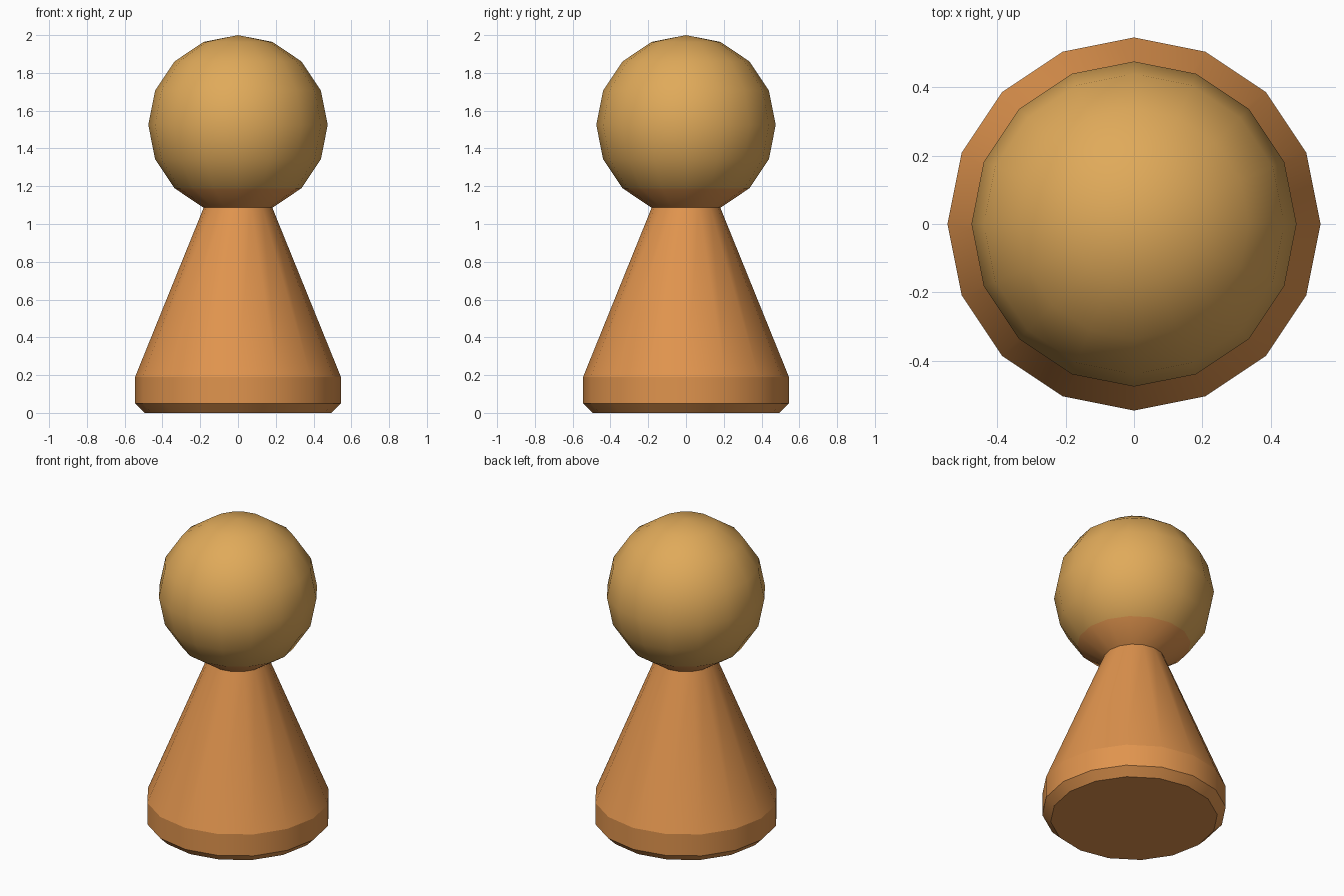
import bpy, bmesh, math

if "Cube" in bpy.data.objects:
    bpy.data.objects.remove(bpy.data.objects["Cube"])

SIDES = 16
HEAD_R, HEAD_Z = 0.475, 1.525
STEP = math.pi / 8


def material(name, rgb):
    m = bpy.data.materials.new(name)
    m.diffuse_color = (*rgb, 1)
    m.use_nodes = True
    m.node_tree.nodes["Principled BSDF"].inputs["Base Color"].default_value = m.diffuse_color
    return m


# Profile (radius, height): bevelled foot, straight rim, cone, then the ball rings
profile = [(0.495, 0), (0.545, 0.05), (0.545, 0.19)]
profile += [(HEAD_R * math.sin(i * STEP), HEAD_Z - HEAD_R * math.cos(i * STEP))
            for i in range(1, 8)]
SHARP_RINGS = (0, 1, 2, 3)   # foot, rim and neck creases

# Lathe the profile into one closed pawn
bm = bmesh.new()
rings = []
for r, z in profile:
    rings.append([bm.verts.new((r * math.cos(a), r * math.sin(a), z))
                  for a in (2 * math.pi * k / SIDES for k in range(SIDES))])
for lo, hi in zip(rings, rings[1:]):
    for k in range(SIDES):
        n = (k + 1) % SIDES
        bm.faces.new((lo[k], lo[n], hi[n], hi[k]))
bm.faces.new(rings[0][::-1])                       # underside
top = bm.verts.new((0, 0, HEAD_Z + HEAD_R))        # crown of the ball
for k in range(SIDES):
    bm.faces.new((rings[-1][k], rings[-1][(k + 1) % SIDES], top))

# Ball colour above the collar band, body colour below; smooth with creases
for f in bm.faces:
    f.smooth = True
    f.material_index = 1 if f.calc_center_median().z > 1.19 else 0
for i in SHARP_RINGS:
    for k in range(SIDES):
        bm.edges.get((rings[i][k], rings[i][(k + 1) % SIDES])).smooth = False

mesh = bpy.data.meshes.new("pawn")
bm.to_mesh(mesh)
bm.free()
mesh.materials.append(material("orange wood", (0.745, 0.296, 0.076)))
mesh.materials.append(material("golden wood", (0.745, 0.402, 0.102)))
bpy.context.collection.objects.link(bpy.data.objects.new("pawn", mesh))
